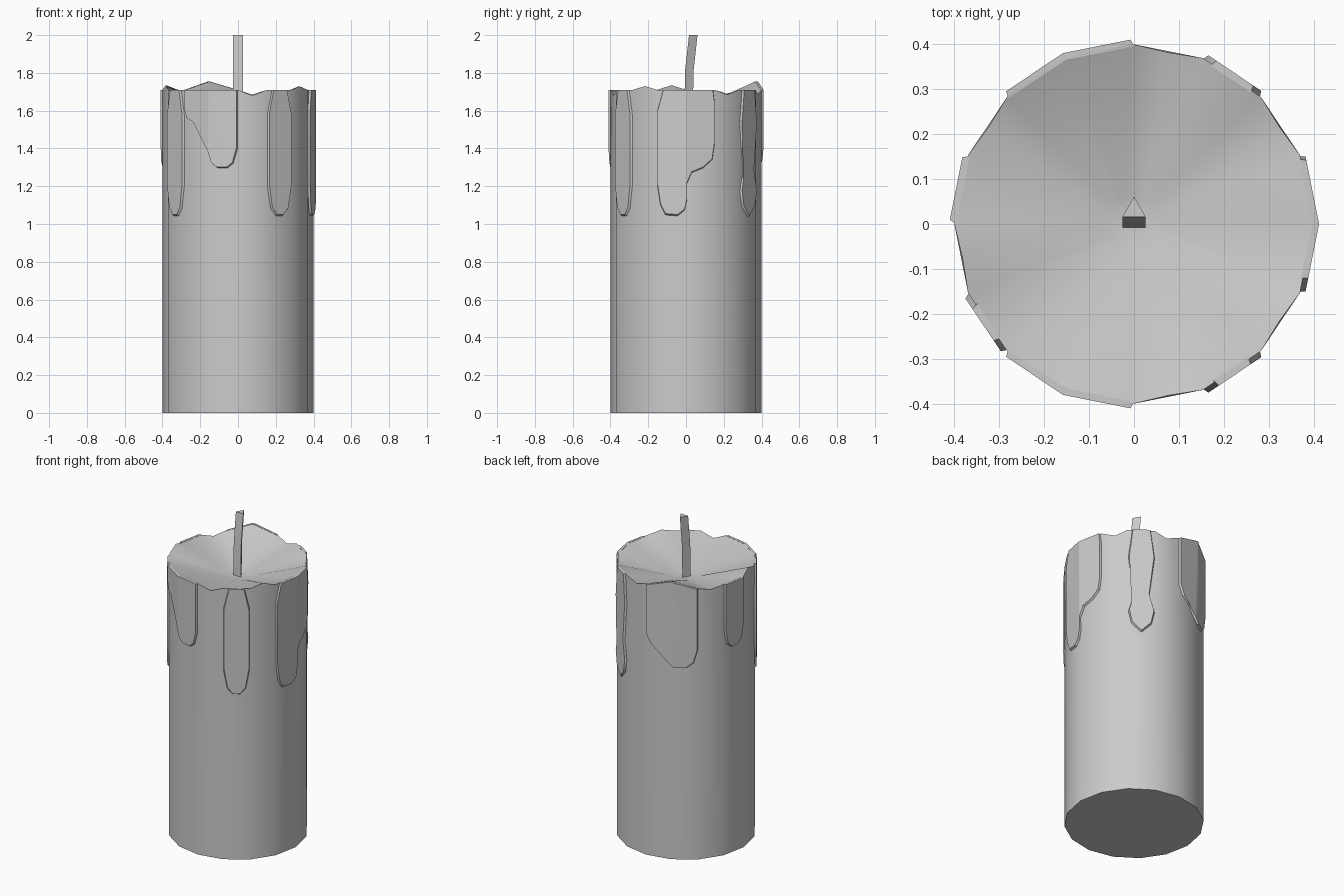
import bpy, bmesh, math
from mathutils import Vector

if "Cube" in bpy.data.objects:
    bpy.data.objects.remove(bpy.data.objects["Cube"])

SIDES = 16
STEP = 2 * math.pi / SIDES
RIM_Z = 1.71


def finish(bm, name, angle):
    bmesh.ops.recalc_face_normals(bm, faces=bm.faces)
    mesh = bpy.data.meshes.new(name)
    bm.to_mesh(mesh)
    bm.free()
    ob = bpy.data.objects.new(name, mesh)
    bpy.context.collection.objects.link(ob)
    bpy.ops.object.select_all(action='DESELECT')
    ob.select_set(True)
    bpy.context.view_layer.objects.active = ob
    bpy.ops.object.shade_smooth_by_angle(angle=math.radians(angle))
    return ob


def on_wall(u, z, r):
    """Point on the 16-sided wall; u counts sides from the +x corner."""
    k = math.floor(u + 1e-6)
    a, b = [Vector((r * math.cos(i * STEP), r * math.sin(i * STEP), z)) for i in (k, k + 1)]
    return a.lerp(b, u - k)


# Wax body: wavy rim around a sunken top
waves = {1: 1.685, 3: 1.685, 6: 1.69, 8: 1.735, 12: 1.68, 14: 1.73}
bm = bmesh.new()
base = [bm.verts.new(on_wall(i, 0, 0.4)) for i in range(SIDES)]
corner = [bm.verts.new(on_wall(i, 1.755 if i == 5 else RIM_Z, 0.4)) for i in range(SIDES)]
hub = [bm.verts.new(on_wall(i, 1.61, 0.06)) for i in range(SIDES)]
for i in range(SIDES):
    j = (i + 1) % SIDES
    rim = [corner[i]]
    if i in waves:
        rim.append(bm.verts.new(on_wall(i + 0.5, waves[i], 0.397)))
    rim.append(corner[j])
    bm.faces.new([base[i], base[j]] + rim[::-1])
    if len(rim) == 3:
        bm.faces.new((rim[0], rim[1], hub[i]))
        bm.faces.new((rim[1], rim[2], hub[j]))
        bm.faces.new((rim[1], hub[j], hub[i]))
    else:
        bm.faces.new((rim[0], rim[1], hub[j], hub[i]))
bm.faces.new(base[::-1])
bm.faces.new(hub)
finish(bm, "candle_body", 35)


def drip(name, start, width, outline):
    """Raised wax run: flat outline (u, z) split at corners, thickened, wrapped."""
    bm = bmesh.new()
    bm.faces.new([bm.verts.new((u, 0, z)) for u, z in outline])
    bmesh.ops.triangulate(bm, faces=bm.faces[:])
    if width == 2:
        bmesh.ops.bisect_plane(bm, geom=bm.verts[:] + bm.edges[:] + bm.faces[:],
                               plane_co=(1, 0, 0), plane_no=(1, 0, 0))
    old = set(bm.verts)
    bmesh.ops.extrude_face_region(bm, geom=bm.faces[:], use_keep_orig=True)
    mid = width / 2
    for v in bm.verts:
        u, z, r = v.co.x, v.co.z, 0.396
        if v not in old:
            r = 0.412
            u = mid + (u - mid) * (0.88 if width == 1 else 0.95)
            if z < RIM_Z:
                z = RIM_Z - (RIM_Z - z) * 0.985
        v.co = on_wall(start + u, z, r)
    finish(bm, name, 30)


# Wax drips
plain = [(0.2, 1.71), (0, 1.58), (0, 1.2), (0.14, 1.08), (0.36, 1.04),
         (0.64, 1.04), (0.86, 1.08), (1, 1.2), (1, 1.58), (0.8, 1.71)]
waisted = [(0.15, 1.71), (0, 1.53), (0.2, 1.28), (0, 1.17), (0.12, 1.09), (0.5, 1.035),
           (0.88, 1.09), (1, 1.17), (0.8, 1.28), (1, 1.53), (0.85, 1.71)]
short = [(0, 1.71), (0, 1.42), (0.12, 1.33), (0.35, 1.3), (0.65, 1.3),
         (0.88, 1.33), (1, 1.42), (1, 1.71)]
wide_right = [(0, 1.71), (0, 1.61), (0.1, 1.56), (0.35, 1.54), (0.65, 1.53), (0.85, 1.47),
              (0.98, 1.38), (1.1, 1.32), (1.3, 1.295), (1.65, 1.295), (1.85, 1.32),
              (2, 1.4), (2, 1.71), (1, 1.71)]
wide_left = [(0.2, 1.71), (0, 1.6), (0, 1.2), (0.1, 1.1), (0.28, 1.045), (0.7, 1.04),
             (0.95, 1.07), (1.04, 1.13), (1.0, 1.2), (1.2, 1.27), (1.6, 1.295),
             (1.92, 1.34), (2, 1.42), (2, 1.65), (1.95, 1.71), (1, 1.71)]
back = [(0, 1.71), (0, 1.4), (0.2, 1.34), (0.55, 1.31), (0.8, 1.25), (1.1, 1.21),
        (1.6, 1.21), (1.85, 1.24), (2, 1.32), (2, 1.71), (1, 1.755)]
drip("drip_front_left", 9, 1, plain)
drip("drip_front_right", 13, 1, plain)
drip("drip_back_right", 2, 1, waisted)
drip("drip_left", 7, 1, short)
drip("drip_front_wide", 10, 2, wide_right)
drip("drip_right_wide", 15, 2, wide_left)
drip("drip_back_wide", 4, 2, back)

# Three-sided wick, bent backwards
bm = bmesh.new()
rings = [[bm.verts.new(p) for p in ((-0.026, y, z), (0.026, y, z), (0, y + 0.045, z))]
         for y, z in ((-0.009, 1.59), (-0.005, 1.81), (0.016, 2.0))]
for lo, hi in zip(rings, rings[1:]):
    for i in range(3):
        j = (i + 1) % 3
        bm.faces.new((lo[i], lo[j], hi[j], hi[i]))
bm.faces.new(rings[0][::-1])
bm.faces.new(rings[-1])
finish(bm, "wick", 30)
